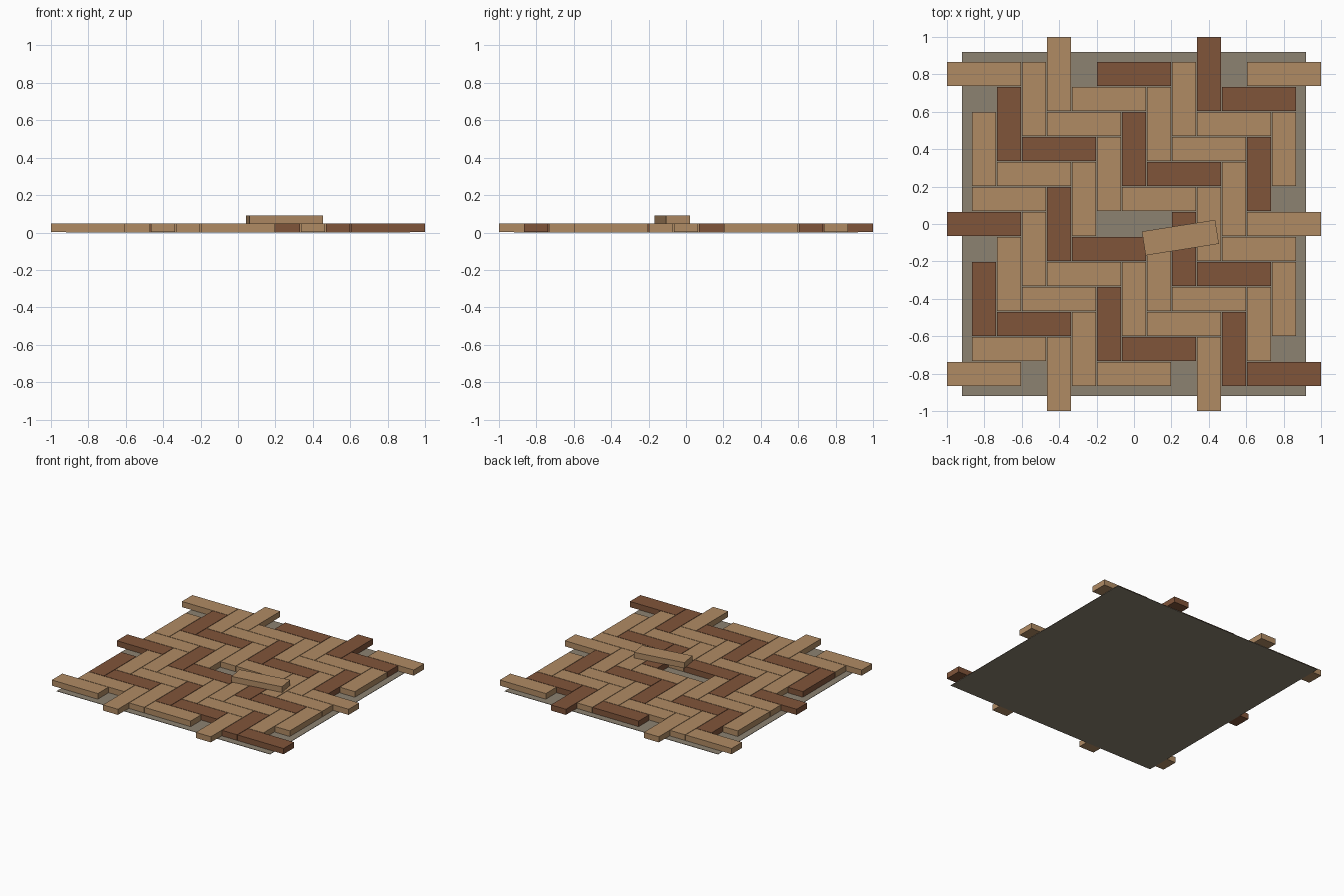
import bpy, bmesh, math
from mathutils import Matrix

if "Cube" in bpy.data.objects:
    bpy.data.objects.remove(bpy.data.objects["Cube"])

GAP = 0.004                      # open joint between planks
U = (2 + GAP) / 15               # herringbone cell, 15 x 15 cells overall
BASE_T, PLANK_T = 0.003, 0.044


def material(name, rgb):
    m = bpy.data.materials.new(name)
    m.diffuse_color = (*rgb, 1)
    m.use_nodes = True
    m.node_tree.nodes["Principled BSDF"].inputs["Base Color"].default_value = m.diffuse_color
    return m


light = material("light wood", (0.434, 0.258, 0.127))
dark = material("dark wood", (0.216, 0.089, 0.042))
screed = material("grey screed", (0.262, 0.223, 0.165))


def boxes(name, mat, items):
    """One object from boxes given as (centre x, y, bottom z, size, turn)."""
    bm = bmesh.new()
    for x, y, z, (sx, sy, sz), turn in items:
        bmesh.ops.create_cube(bm, size=1, matrix=Matrix.Translation((x, y, z + sz / 2))
                              @ Matrix.Rotation(turn, 4, 'Z') @ Matrix.Diagonal((sx, sy, sz, 1)))
    me = bpy.data.meshes.new(name)
    bm.to_mesh(me)
    bm.free()
    me.materials.append(mat)
    ob = bpy.data.objects.new(name, me)
    bpy.context.collection.objects.link(ob)
    return ob


# Subfloor sheet
boxes("subfloor", screed, [(0, 0, 0, (1.84, 1.84, BASE_T), 0)])

# Herringbone planks: three cells long, one wide, every third zigzag dark
LONG, WIDE = 3 * U - GAP, U - GAP
planks = {"light": [], "dark": []}
for i in range(15):
    for j in range(15):
        stair = (i + 5 * j) % 18
        if i <= 12 and 1 <= j <= 13 and (i - j + 1) % 6 == 0 and (i, j) != (6, 7):
            planks["dark" if stair == 17 else "light"].append(
                ((i - 6) * U, (j - 7) * U, BASE_T, (LONG, WIDE, PLANK_T), 0))
        if j <= 12 and 1 <= i <= 13 and (j - i - 2) % 6 == 0:
            planks["dark" if stair == 16 else "light"].append(
                ((i - 7) * U, (j - 6) * U, BASE_T, (WIDE, LONG, PLANK_T), 0))
boxes("light_planks", light, planks["light"])
boxes("dark_planks", dark, planks["dark"])

# Loose plank lying beside the empty slot
boxes("loose_plank", light,
      [(0.248, -0.073, BASE_T + PLANK_T + 0.001, (LONG, WIDE, PLANK_T), math.radians(9))])
